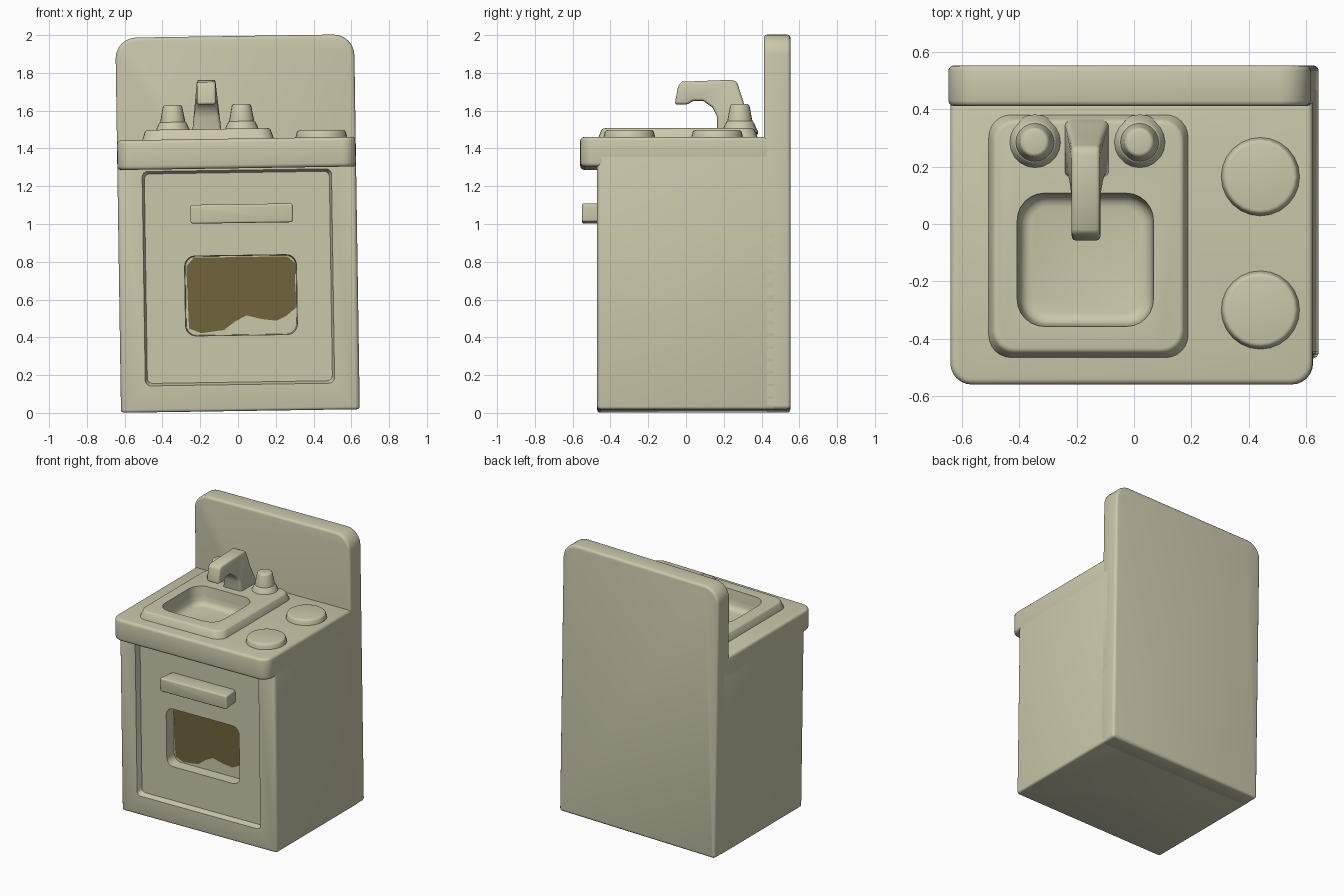
import bpy, bmesh, math
from mathutils import Matrix

if "Cube" in bpy.data.objects:
    bpy.data.objects.remove(bpy.data.objects["Cube"], do_unlink=True)


def material(name, rgb):
    m = bpy.data.materials.new(name)
    m.use_nodes = True
    m.diffuse_color = (*rgb, 1)
    bsdf = next(n for n in m.node_tree.nodes if n.type == 'BSDF_PRINCIPLED')
    bsdf.inputs["Base Color"].default_value = (*rgb, 1)
    return m


CREAM = material("cream plastic", (0.60, 0.575, 0.41))
GLASS = material("olive window", (0.165, 0.13, 0.045))

AXES = {'X': lambda u, v, w: (w, u, v),
        'Y': lambda u, v, w: (u, w, v),
        'Z': lambda u, v, w: (u, v, w)}
parts = []


def activate(obj):
    bpy.ops.object.select_all(action='DESELECT')
    obj.select_set(True)
    bpy.context.view_layer.objects.active = obj


def apply(obj, mod):
    activate(obj)
    bpy.ops.object.modifier_apply(modifier=mod.name)


def rounded(u0, u1, v0, v1, radii, steps=6):
    """Rectangle outline with one radius per corner, counter-clockwise."""
    pts = []
    corners = [(u0, v0, 1, 1), (u1, v0, -1, 1), (u1, v1, -1, -1), (u0, v1, 1, -1)]
    for i, ((u, v, su, sv), r) in enumerate(zip(corners, radii)):
        if r == 0:
            pts.append((u, v))
            continue
        for k in range(steps + 1):
            a = math.pi + (i + k / steps) * math.pi / 2
            pts.append((u + su * r + r * math.cos(a), v + sv * r + r * math.sin(a)))
    return pts


def prism(name, pts, w0, w1, axis='Z', scale=1.0, bevel=0.0, mat=CREAM, keep=True):
    """Extrude an outline along an axis, scaling the far end about its middle."""
    cu = (min(p[0] for p in pts) + max(p[0] for p in pts)) / 2
    cv = (min(p[1] for p in pts) + max(p[1] for p in pts)) / 2
    bm = bmesh.new()
    place = AXES[axis]
    near = [bm.verts.new(place(u, v, w0)) for u, v in pts]
    far = [bm.verts.new(place(cu + (u - cu) * scale, cv + (v - cv) * scale, w1)) for u, v in pts]
    bm.faces.new(near)
    bm.faces.new(far)
    for i in range(len(pts)):
        j = (i + 1) % len(pts)
        bm.faces.new((near[i], near[j], far[j], far[i]))
    bmesh.ops.recalc_face_normals(bm, faces=bm.faces)
    mesh = bpy.data.meshes.new(name)
    bm.to_mesh(mesh)
    bm.free()
    mesh.materials.append(mat)
    obj = bpy.data.objects.new(name, mesh)
    bpy.context.collection.objects.link(obj)
    if bevel:
        mod = obj.modifiers.new("soft edges", 'BEVEL')
        mod.width, mod.segments = bevel, 3
        mod.limit_method, mod.angle_limit = 'ANGLE', math.radians(35)
        apply(obj, mod)
    if keep:
        parts.append(obj)
    return obj


def cut(cutter, *targets):
    for obj in targets:
        mod = obj.modifiers.new("cut", 'BOOLEAN')
        mod.operation, mod.object, mod.solver = 'DIFFERENCE', cutter, 'EXACT'
        apply(obj, mod)
    bpy.data.objects.remove(cutter, do_unlink=True)


def disc(x, y, r, steps=20):
    return [(x + r * math.cos(2 * math.pi * k / steps),
             y + r * math.sin(2 * math.pi * k / steps)) for k in range(steps)]


W = 0.632

# Cabinet with recessed oven door and window
cabinet = prism("cabinet", rounded(-W, W, -0.47, 0.48, (0.025, 0.025, 0, 0)), 0, 1.35, bevel=0.015)
cut(prism("door_cutter", rounded(-0.51, 0.51, 0.13, 1.285, (0.03,) * 4),
          -0.50, -0.43, 'Y', 0.96, keep=False), cabinet)
cut(prism("window_cutter", rounded(-0.285, 0.31, 0.40, 0.825, (0.055,) * 4),
          -0.45, -0.35, 'Y', 0.98, keep=False), cabinet)

# Window pane with a wavy lower edge
pane = [(-0.265, 0.44), (-0.2, 0.415), (-0.08, 0.43), (-0.02, 0.475), (0.04, 0.505),
        (0.12, 0.485), (0.2, 0.475), (0.25, 0.5), (0.3, 0.54),
        (0.3, 0.78), (0.26, 0.815), (-0.235, 0.815), (-0.275, 0.77)]
prism("window_pane", pane, -0.356, -0.349, 'Y', mat=GLASS)

# Oven handle
prism("oven_handle", rounded(-0.25, 0.295, 0.995, 1.095, (0.015,) * 4),
      -0.55, -0.42, 'Y', 0.95, bevel=0.01)

# Backboard running the full height
prism("backboard", rounded(-W, W, 0, 1.985, (0.02, 0.02, 0.11, 0.11)), 0.412, 0.553, 'Y', bevel=0.018)

# Countertop and raised sink surround share the basin opening
counter = prism("countertop", rounded(-W, W, -0.56, 0.45, (0.075, 0.075, 0, 0)),
                1.285, 1.442, bevel=0.02)
surround = prism("sink_surround", rounded(-0.505, 0.205, -0.475, 0.39, (0.08,) * 4),
                 1.42, 1.495, scale=0.93, bevel=0.012)
basin = prism("basin_cutter", rounded(-0.385, 0.065, -0.345, 0.095, (0.09,) * 4),
              1.36, 1.53, scale=1.1, bevel=0.035, keep=False)
# The upper rim of the cutter must stay straight above the surround
for v in basin.data.vertices:
    if v.co.z > 1.48:
        v.co.z += 0.06
cut(basin, counter, surround)

# Two hob rings
for name, y in (("rear_burner", 0.165), ("front_burner", -0.30)):
    prism(name, disc(0.45, y, 0.142, 24), 1.42, 1.48, scale=0.9, bevel=0.012)

# Taps with flared skirts
for name, x in (("right_tap", -0.335), ("left_tap", 0.03)):
    prism(name + "_skirt", disc(x, 0.285, 0.10), 1.47, 1.535, scale=0.7, bevel=0.008)
    prism(name, disc(x, 0.285, 0.075), 1.49, 1.625, scale=0.66, bevel=0.012)

# Spout: side profile, widened towards its foot
profile = [(-0.06, 1.625), (0.01, 1.625), (0.035, 1.645), (0.09, 1.645), (0.14, 1.61),
           (0.165, 1.56), (0.165, 1.47), (0.37, 1.47), (0.345, 1.53), (0.31, 1.62),
           (0.27, 1.745), (0.24, 1.755), (-0.02, 1.745), (-0.04, 1.73)]
spout = prism("faucet", profile, -0.05, 0.05, 'X', bevel=0.014)
for v in spout.data.vertices:
    flare = max(0.0, 1.68 - v.co.z) / 0.2 if v.co.y > 0.1 else 0.0
    v.co.x = v.co.x * (1 + 0.55 * flare) - 0.155

# The whole piece leans very slightly
lean = Matrix(((1, 0, -0.015, 0.0125), (0, 1, 0, 0), (0.015, 0, 1, 0.01), (0, 0, 0, 1)))
for obj in parts:
    obj.data.transform(lean)
    obj.data.update()
    activate(obj)
    bpy.ops.object.shade_smooth_by_angle(angle=math.radians(40))
